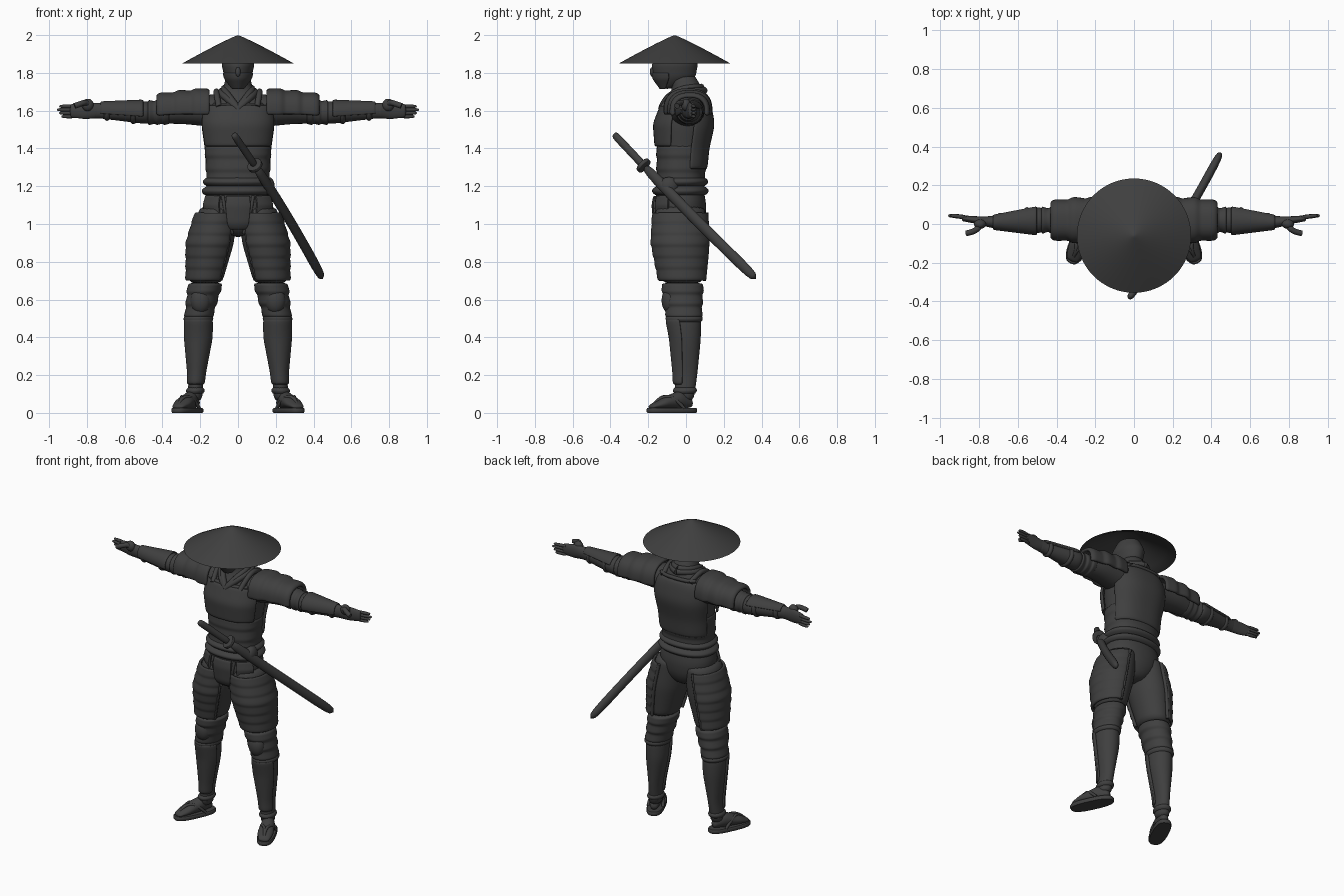
import bpy, bmesh, math
from mathutils import Matrix, Vector

cube = bpy.data.objects.get("Cube")
if cube:
    bpy.data.objects.remove(cube)

mat = bpy.data.materials.new("charcoal")
mat.use_nodes = True
mat.diffuse_color = (.05, .05, .05, 1)
mat.node_tree.nodes["Principled BSDF"].inputs["Base Color"].default_value = mat.diffuse_color

# Body sections: position along the axis, centre across it, radii across it
TORSO = [(.93, 0, -.03, .05, .08), (1, 0, -.03, .16, .13), (1.1, 0, -.03, .19, .14),
         (1.2, 0, -.03, .16, .12), (1.4, 0, -.02, .17, .13), (1.53, 0, -.01, .19, .15),
         (1.63, 0, 0, .18, .12), (1.71, 0, .01, .08, .08), (1.8, 0, -.03, .06, .07)]
LEG = [(1.1, .1, -.03, .1, .13), (.9, .14, -.03, .12, .14), (.7, .17, -.02, .09, .11),
       (.5, .21, -.01, .07, .09), (.4, .21, 0, .07, .08), (.2, .22, 0, .04, .06),
       (.06, .23, -.01, .04, .05)]
ARM = [(.1, 0, 1.6, .1, .09), (.3, .02, 1.6, .08, .07), (.45, .02, 1.59, .06, .06),
       (.5, .02, 1.59, .07, .06), (.74, .01, 1.6, .03, .04), (.81, .02, 1.6, .02, .045),
       (.89, .03, 1.6, .015, .035)]
HEAD = [(1.715, 0, -.1, .025, .03), (1.77, 0, -.06, .07, .11), (1.85, 0, -.06, .09, .125),
        (1.93, 0, -.05, .06, .07)]
FOOT = [(.12, 0, .05, .02, .02), (.05, 0, .07, .04, .05), (-.06, 0, .05, .05, .03),
        (-.13, 0, .03, .03, .01)]


def section(profile, t):
    """Interpolate the body section at position t."""
    for a, b in zip(profile, profile[1:]):
        f = (t - a[0]) / (b[0] - a[0])
        if f <= 1:
            break
    return [p + (q - p) * f for p, q in zip(a, b)]


def finish(name, data, mirror):
    obj = bpy.data.objects.new(name, data)
    bpy.context.collection.objects.link(obj)
    data.materials.append(mat)
    if mirror:
        obj.modifiers.new("mirror", 'MIRROR').use_mirror_merge = False
    return obj


def loft(name, rings, axis='Z', arc=None, n=24, power=1, thick=.016, mirror=False,
         matrix=Matrix(), smooth=True):
    """Skin elliptical rings; an arc in degrees gives an open plate with thickness."""
    bm = bmesh.new()
    first, last = arc or (0, 360)
    count = n + 1 if arc else n
    rows = []
    for along, u, v, ra, rb in rings:
        row = []
        for i in range(count):
            angle = math.radians(first + (last - first) * i / n)
            c, s = math.cos(angle), math.sin(angle)
            a = u + ra * math.copysign(abs(c) ** power, c)
            b = v + rb * math.copysign(abs(s) ** power, s)
            place = {'X': (along, a, b), 'Y': (a, along, b), 'Z': (a, b, along)}[axis]
            row.append(bm.verts.new(matrix @ Vector(place)))
        rows.append(row)
    for low, high in zip(rows, rows[1:]):
        for i in range(n):
            j = (i + 1) % count
            bm.faces.new((low[i], low[j], high[j], high[i]))
    if not arc:
        bm.faces.new(rows[0])
        bm.faces.new(rows[-1])
    bmesh.ops.recalc_face_normals(bm, faces=bm.faces)
    mesh = bpy.data.meshes.new(name)
    bm.to_mesh(mesh)
    bm.free()
    mesh.shade_smooth()
    obj = finish(name, mesh, mirror)
    if arc:
        solid = obj.modifiers.new("thickness", 'SOLIDIFY')
        solid.thickness, solid.offset = thick, 0
    if smooth:
        subsurf = obj.modifiers.new("smooth", 'SUBSURF')
        subsurf.levels = subsurf.render_levels = 1
    else:
        mesh.set_sharp_from_angle(angle=math.radians(45))


def shell(name, profile, start, end, grow=0, bulge=0, bands=0, lip=0, **options):
    """Layer over part of the body; bands make overlapping lames with flared lips."""
    steps = bands * 5 or 10
    rings = []
    for i in range(steps + 1):
        f = i / steps
        along, u, v, ra, rb = section(profile, start + (end - start) * f)
        extra = grow + bulge * math.sin(math.pi * f) + lip * (f * bands % 1)
        rings.append((along, u, v, ra + extra, rb + extra))
    loft(name, rings, **options)


def blob(name, centre, radii, mirror=False):
    rings = []
    for i in range(1, 12):
        angle = math.pi * i / 12
        x, y, z = centre
        s = math.sin(angle)
        rings.append((z + radii[2] * math.cos(angle), x, y, radii[0] * s, radii[1] * s))
    loft(name, rings, mirror=mirror)


def tube(name, points, radius, mirror=False):
    curve = bpy.data.curves.new(name, 'CURVE')
    curve.dimensions = '3D'
    curve.bevel_depth, curve.bevel_resolution, curve.use_fill_caps = radius, 3, True
    spline = curve.splines.new('NURBS')
    spline.points.add(len(points) - 1)
    for point, place in zip(spline.points, points):
        point.co = (*place, 1)
    spline.order_u, spline.resolution_u, spline.use_endpoint_u = 3, 6, True
    finish(name, curve, mirror)


# Straw hat: a thin hollow cone with a softened tip
def hat_ring(f, drop=0):
    radius = .295 * f
    return (2 - .15 * f ** 1.1 - drop, 0, -.06, radius, radius)


inside = [hat_ring(i / 10, drop=.008) for i in range(2, 10)]
outside = [hat_ring(i / 20) for i in range(20, 0, -1)]
loft("straw_hat", inside + outside + [hat_ring(.01)], n=64, smooth=False)

# Head and mask
shell("head", HEAD, 1.715, 1.93)
shell("face_mask", HEAD, 1.715, 1.8, grow=.003, arc=(-165, -15), thick=.01)
blob("nose", centre=(0, -.178, 1.805), radii=(.014, .014, .026))

# Torso and layered cuirass
shell("torso", TORSO, .93, 1.8, bands=4, power=.9)
shell("belly_armour", TORSO, 1.42, 1.2, grow=.004, bands=3, lip=.008, power=.85)
shell("chest_plate", TORSO, 1.41, 1.63, grow=.008, arc=(-160, -20), power=.8)
shell("back_plate", TORSO, 1.29, 1.66, grow=.006, arc=(15, 165), power=.8)
for name, y, z in (("chest_plate_rim", -.12, 1.63), ("back_plate_rim", .11, 1.67)):
    tube(name, [(x, y * bend, z) for x, bend in ((-.125, .7), (-.1, 1), (.1, 1), (.125, .7))],
         radius=.012)
tube("shoulder_straps", [(.1, -.12, 1.62), (.115, -.07, 1.69), (.115, .03, 1.71),
                         (.1, .1, 1.66)], radius=.016, mirror=True)
for layer in (0, .018):
    tube("collar_lapels", [(0, -.13, 1.61), (.04 + layer, -.11, 1.665),
                           (.08 + layer, -.03, 1.715 - layer),
                           (.06 + layer, .06, 1.725 - layer),
                           (0, .08 + layer, 1.725 - layer)], radius=.018, mirror=True)

# Sash wrapped twice around the waist
for low in (1.15, 1.195):
    shell("sash_wrap", TORSO, low, low + .055, bulge=.027, power=.9)
blob("sash_knot", centre=(.16, -.09, 1.2), radii=(.035, .05, .05))

# Trousers
shell("trouser_legs", LEG, 1.1, .68, mirror=True)
shell("trouser_folds", LEG, .69, .5, bands=3, lip=.012, mirror=True)
shell("front_panel", TORSO, 1.15, .97, grow=.005, arc=(-110, -70), mirror=False)
shell("hip_tabs", TORSO, 1.15, 1.05, grow=.01, arc=(-60, -25), mirror=True)
tube("trouser_pleats", [(.08, -.15, 1.15), (.07, -.17, 1.06), (.03, -.13, .95)],
     radius=.009, mirror=True)

# Thigh guards: outer plates of lames with a raised border
edges = (-135, 82)
shell("thigh_guards", LEG, 1.06, .7, grow=.008, bands=6, lip=.006, arc=edges, mirror=True)
for edge in edges:
    c, s = math.cos(math.radians(edge)), math.sin(math.radians(edge))
    border = [section(LEG, 1.06 - .09 * i) for i in range(5)]
    tube("thigh_guard_border", [(x + (a + .008) * c, y + (b + .008) * s, z)
                                for z, x, y, a, b in border], radius=.01, mirror=True)

# Knee pads, shins and greaves
blob("knee_pads", centre=(.198, -.085, .595), radii=(.055, .045, .07), mirror=True)
shell("shins", LEG, .52, .06, mirror=True)
shell("greaves", LEG, .5, .15, grow=.004, arc=(-165, -15), thick=.014, mirror=True)
for low in (.48, .1):
    shell("leg_ties", LEG, low, low + .035, bulge=.01, mirror=True)

# Feet in sandals, toes turned out
turn = Matrix.Translation((.268, -.075, 0)) @ Matrix.Rotation(math.radians(25), 4, 'Z')
sole = [(z, 0, 0, .054 - inset, .142 - inset)
        for z, inset in ((0, .004), (.006, 0), (.02, 0), (.026, .004))]
loft("sandal_soles", sole, power=.75, n=36, smooth=False, mirror=True, matrix=turn)
shell("feet", FOOT, .12, -.13, axis='Y', mirror=True, matrix=turn)
for side in (-1, 1):
    path = [(.046 * side, .05, .025), (.04 * side, 0, .08), (0, -.06, .09), (0, -.1, .05)]
    tube("sandal_straps", [turn @ Vector(p) for p in path], radius=.009, mirror=True)

# Arms with cloth folds, forearm guards and ties
arm = {"axis": 'X', "mirror": True}
shell("sleeves", ARM, .1, .47, **arm)
shell("sleeve_folds", ARM, .36, .48, bands=3, lip=.009, **arm)
shell("forearms", ARM, .46, .78, **arm)
shell("forearm_guards", ARM, .5, .73, grow=.003, arc=(20, 200), thick=.012, **arm)
for start in (.54, .68):
    shell("forearm_ties", ARM, start, start + .03, bulge=.009, **arm)

# Shoulder guards: three overlapping plates stepping down the arm
shell("shoulder_guards", ARM, .15, .43, grow=.02, bands=3, lip=.014, arc=(-8, 188),
      power=.8, thick=.022, **arm)

# Hands, palms forward
shell("palms", ARM, .74, .89, **arm)
for k in range(4):
    z = 1.569 + .018 * k
    tip = .96 - .012 * abs(k - 2)
    finger = [(.85, .032, z, .013, .012), (tip - .015, .043, z, .011, .01),
              (tip, .043, z, .007, .006)]
    loft("fingers", finger, n=10, **arm)
tube("thumbs", [(.765, .01, 1.615), (.8, -.015, 1.645), (.825, -.04, 1.64),
                (.865, -.048, 1.625)], radius=.015, mirror=True)
blob("thumb_bases", centre=(.795, 0, 1.63), radii=(.032, .026, .034), mirror=True)

# Sword in its scabbard, thrust through the sash
pommel, tip = Vector((-.025, -.383, 1.478)), Vector((.45, .372, .708))
aim = Matrix.Translation(pommel) @ (tip - pommel).to_track_quat('Z', 'Y').to_matrix().to_4x4()
length = (tip - pommel).length


def sword_part(name, start, end, width, height):
    """Gently curved oval rod with eased ends."""
    rings = []
    for i in range(9):
        f = i / 8
        along = start + (end - start) * f
        ease = .85 if i in (0, 8) else 1
        bow = -.02 * math.sin(math.pi * along / length)
        rings.append((along, bow, 0, width * ease, height * ease))
    loft(name, rings, matrix=aim)


sword_part("sword_hilt", 0, .26, width=.018, height=.021)
sword_part("sword_guard", .245, .27, width=.04, height=.043)
sword_part("scabbard", .26, length, width=.022, height=.029)
